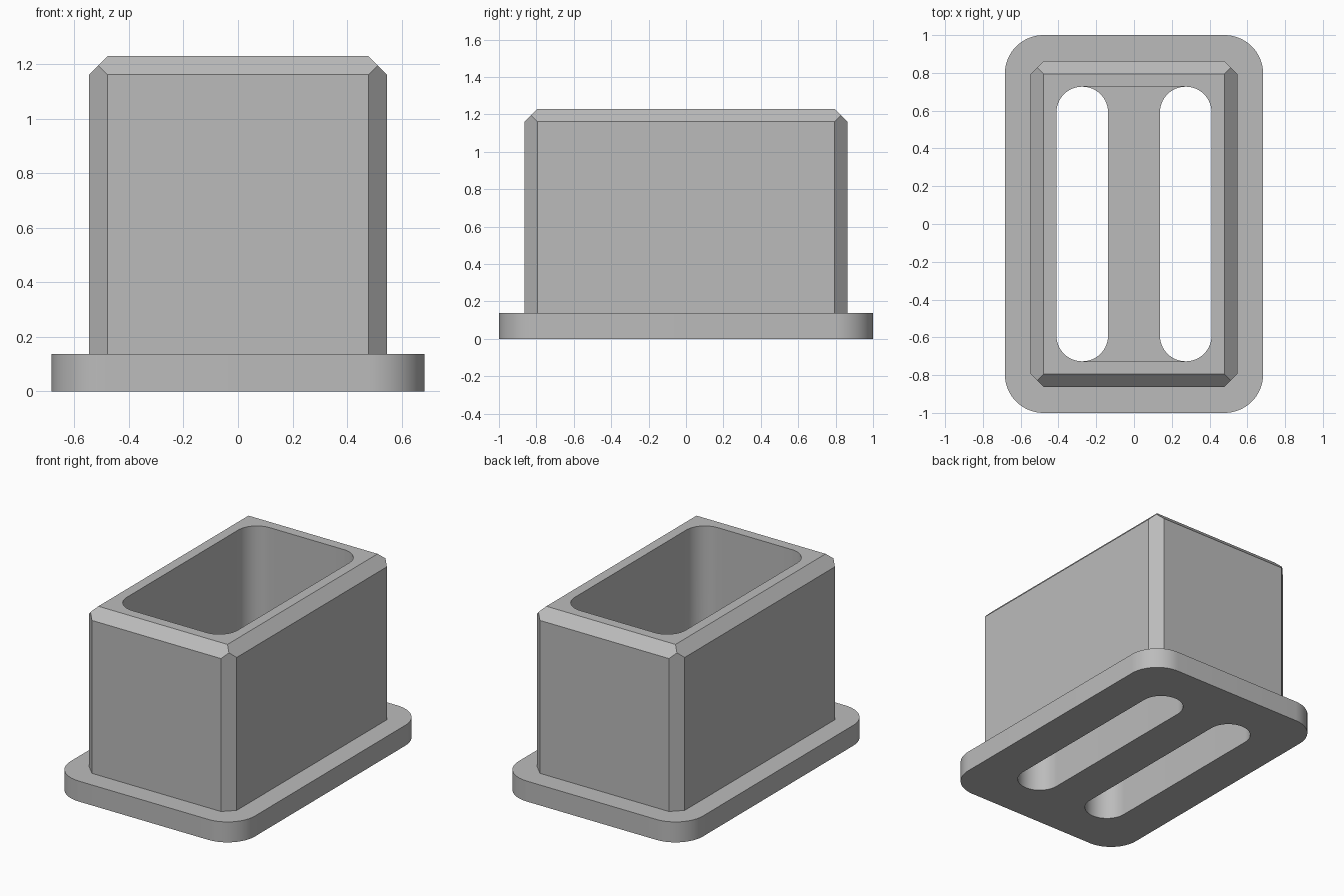
import bpy, bmesh, math

if "Cube" in bpy.data.objects:
    bpy.data.objects.remove(bpy.data.objects["Cube"])

U = 0.0685                      # base module for chamfers and walls
PLATE_X, PLATE_Y, PLATE_H = 0.684, 1.0, 0.137
BODY_X, BODY_Y, TOP = 0.547, 0.863, 1.23
CAV_X, CAV_Y, CAV_R = 0.411, 0.727, 0.137
FLOOR = 0.274
SLOT_X = 0.274                  # slot centre offset


def finish(name, bm):
    bmesh.ops.recalc_face_normals(bm, faces=bm.faces)
    mesh = bpy.data.meshes.new(name)
    bm.to_mesh(mesh)
    bm.free()
    ob = bpy.data.objects.new(name, mesh)
    bpy.context.collection.objects.link(ob)
    return ob


def rounded_prism(name, hx, hy, r, z0, z1, cx=0.0, seg=16):
    """Extruded rectangle with rounded corners."""
    pts = []
    for k, (sx, sy) in enumerate([(1, 1), (-1, 1), (-1, -1), (1, -1)]):
        for i in range(seg + 1):
            a = math.pi / 2 * (k + i / seg)
            pts.append((cx + sx * (hx - r) + r * math.cos(a),
                        sy * (hy - r) + r * math.sin(a), z0))
    bm = bmesh.new()
    face = bm.faces.new([bm.verts.new(p) for p in pts])
    ext = bmesh.ops.extrude_face_region(bm, geom=[face])
    for v in ext["geom"]:
        if isinstance(v, bmesh.types.BMVert):
            v.co.z = z1
    bmesh.ops.remove_doubles(bm, verts=bm.verts, dist=1e-5)
    return finish(name, bm)


def chamfered_block(name, x, y, z0, z1, c):
    """Block with flat chamfers on the upright and top edges."""
    bm = bmesh.new()
    for sx in (1, -1):
        for sy in (1, -1):
            for p in [(x - c, y - c, z1), (x - c / 2, y - c / 2, z1 - c / 2),
                      (x, y - c, z1 - c), (x - c, y, z1 - c),
                      (x, y - c, z0), (x - c, y, z0)]:
                bm.verts.new((sx * p[0], sy * p[1], p[2]))
    bmesh.ops.convex_hull(bm, input=bm.verts)
    bmesh.ops.dissolve_limit(bm, angle_limit=0.01, verts=bm.verts, edges=bm.edges)
    return finish(name, bm)


def combine(target, other, operation):
    mod = target.modifiers.new("combine", "BOOLEAN")
    mod.operation = operation
    mod.solver = "EXACT"
    mod.object = other
    bpy.context.view_layer.objects.active = target
    bpy.ops.object.modifier_apply(modifier=mod.name)
    bpy.data.objects.remove(other)


# Flange plate and chamfered sleeve in one solid
plug = rounded_prism("slotted_plug", PLATE_X, PLATE_Y, 0.205, 0, PLATE_H)
combine(plug, chamfered_block("sleeve", BODY_X, BODY_Y, 0.05, TOP, U), "UNION")

# Open cavity from the top
combine(plug, rounded_prism("cavity", CAV_X, CAV_Y, CAV_R, FLOOR, TOP + 0.2), "DIFFERENCE")

# Two long slots through the floor
for side in (-1, 1):
    slot = rounded_prism("slot", CAV_R, CAV_Y, CAV_R, -0.2, FLOOR + 0.1, side * SLOT_X)
    combine(plug, slot, "DIFFERENCE")

# Plain grey
grey = bpy.data.materials.new("grey")
grey.diffuse_color = (0.5, 0.5, 0.5, 1)
grey.use_nodes = True
grey.node_tree.nodes["Principled BSDF"].inputs["Base Color"].default_value = grey.diffuse_color
plug.data.materials.clear()
plug.data.materials.append(grey)
for p in plug.data.polygons:
    p.material_index = 0

bpy.ops.object.select_all(action="DESELECT")
plug.select_set(True)
bpy.context.view_layer.objects.active = plug
bpy.ops.object.shade_smooth_by_angle(angle=math.radians(30))
